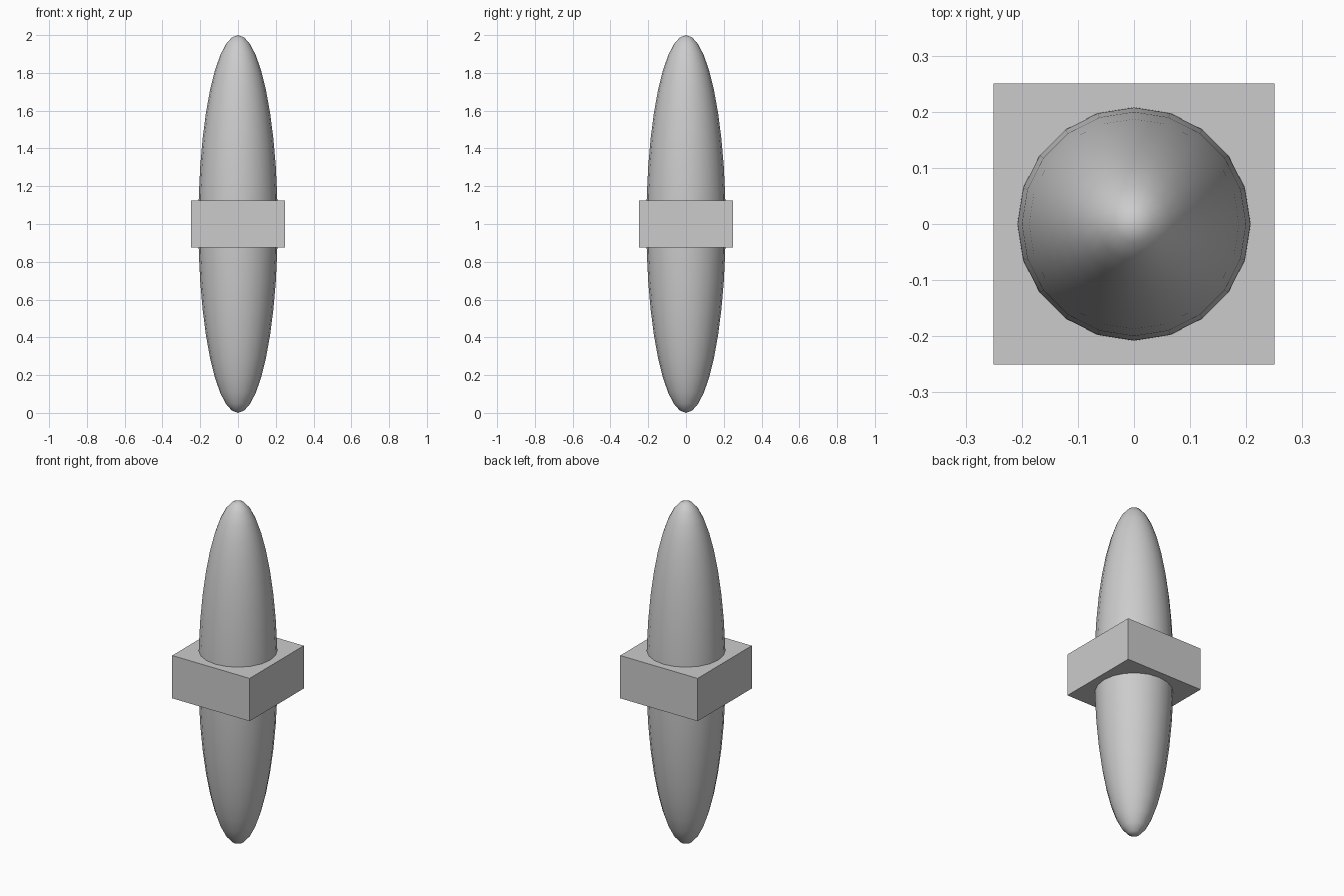
import bpy

if "Cube" in bpy.data.objects:
    bpy.data.objects.remove(bpy.data.objects["Cube"])

# Long pointed body: a stretched 20-sided sphere, smooth shaded
bpy.ops.mesh.primitive_uv_sphere_add(segments=20, ring_count=20, radius=1, location=(0, 0, 1))
body = bpy.context.object
body.name = "spindle_body"
body.scale = (0.21, 0.21, 1.0)
bpy.ops.object.transform_apply(location=False, rotation=False, scale=True)
bpy.ops.object.shade_smooth()

# Square collar around the middle, flat faces
bpy.ops.mesh.primitive_cube_add(size=1, location=(0, 0, 1))
collar = bpy.context.object
collar.name = "square_collar"
collar.scale = (0.5, 0.5, 0.25)
bpy.ops.object.transform_apply(location=False, rotation=False, scale=True)
